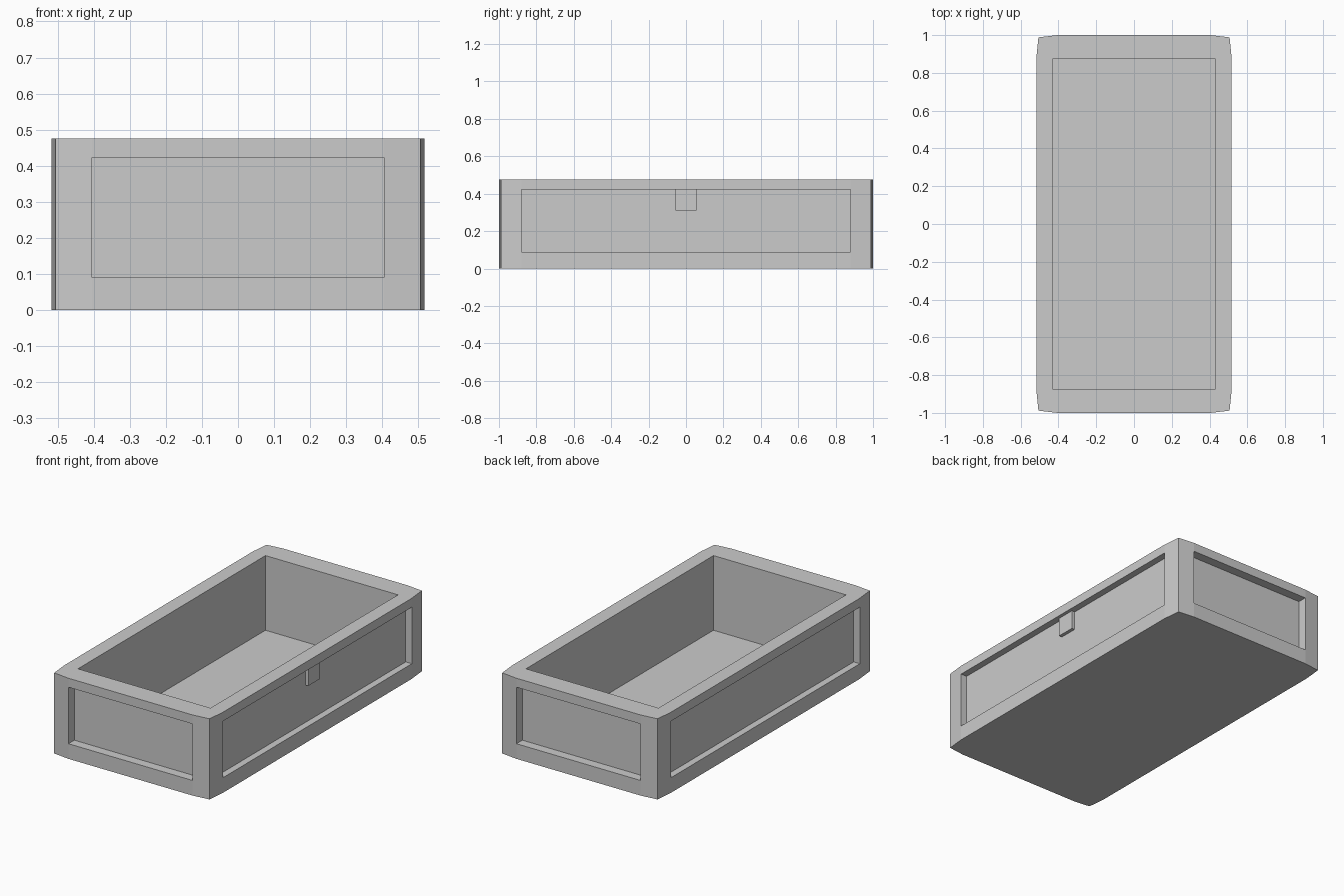
import bpy, bmesh

if "Cube" in bpy.data.objects:
    bpy.data.objects.remove(bpy.data.objects["Cube"])

HX, HY, H = 0.517, 1.0, 0.475        # outer half width, half length, height
PANEL_X, PANEL_Y = 0.405, 0.88       # half widths of the end and side panels
PANEL_LOW, PANEL_HIGH = 0.089, 0.422
END_DEPTH, SIDE_DEPTH = 0.055, 0.04

grey = bpy.data.materials.new("plain_grey")
grey.use_nodes = True
colour = (0.6, 0.6, 0.6, 1)
grey.diffuse_color = colour
grey.node_tree.nodes["Principled BSDF"].inputs["Base Color"].default_value = colour


def prism(name, outline, low, high):
    """Solid made by raising a flat outline from low to high."""
    bm = bmesh.new()
    base = bm.faces.new([bm.verts.new((x, y, low)) for x, y in outline])
    top = bmesh.ops.extrude_face_region(bm, geom=[base])["geom"]
    verts = [v for v in top if isinstance(v, bmesh.types.BMVert)]
    bmesh.ops.translate(bm, verts=verts, vec=(0, 0, high - low))
    bmesh.ops.recalc_face_normals(bm, faces=bm.faces)
    mesh = bpy.data.meshes.new(name)
    bm.to_mesh(mesh)
    bm.free()
    mesh.materials.append(grey)
    obj = bpy.data.objects.new(name, mesh)
    bpy.context.collection.objects.link(obj)
    return obj


def block(name, x0, x1, y0, y1, low, high):
    return prism(name, [(x0, y0), (x1, y0), (x1, y1), (x0, y1)], low, high)


def cut(target, cutter):
    """Subtract the cutter from the target and discard it."""
    mod = target.modifiers.new("cut", 'BOOLEAN')
    mod.operation, mod.solver, mod.object = 'DIFFERENCE', 'EXACT', cutter
    bpy.context.view_layer.objects.active = target
    bpy.ops.object.modifier_apply(modifier=mod.name)
    bpy.data.objects.remove(cutter)


# Body with slightly tapered corners, one quarter mirrored round
quarter = [(HX, PANEL_Y), (0.506, 0.988), (PANEL_X, HY)]
right = [(x, -y) for x, y in reversed(quarter)] + quarter
body = prism("box_body", right + [(-x, -y) for x, y in right], 0, H)

# Open cavity
cut(body, block("cavity_cutter", -0.432, 0.432, -0.873, 0.873, 0.035, H + 0.1))

# Recessed panels on all four sides
for s in (-1, 1):
    ends = sorted((s * (HY - END_DEPTH), s * (HY + 0.1)))
    cut(body, block("end_cutter", -PANEL_X, PANEL_X, *ends, PANEL_LOW, PANEL_HIGH))
    sides = sorted((s * (HX - SIDE_DEPTH), s * (HX + 0.1)))
    cut(body, block("side_cutter", *sides, -PANEL_Y, PANEL_Y, PANEL_LOW, PANEL_HIGH))

# Small latch tab hanging from the top of one side panel
inner = HX - SIDE_DEPTH
block("latch_tab", inner - 0.005, inner + 0.02, -0.055, 0.055, 0.31, PANEL_HIGH)
